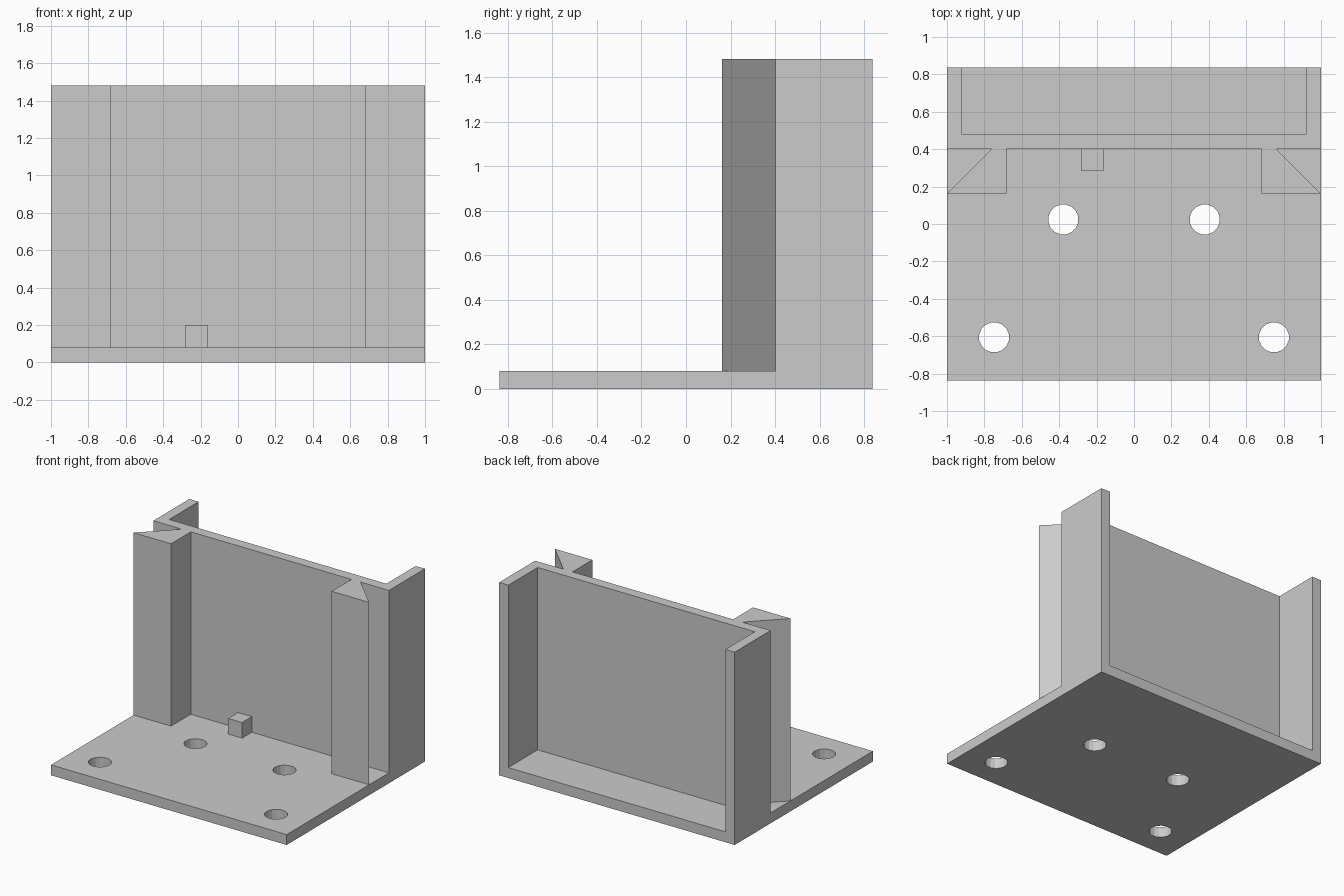
import bpy, bmesh, math

cube = bpy.data.objects.get("Cube")
if cube:
    bpy.data.objects.remove(cube, do_unlink=True)

# Single plain grey
GREY = (0.6, 0.6, 0.6, 1)
grey = bpy.data.materials.new("plain grey")
grey.use_nodes = True
grey.diffuse_color = GREY
grey.node_tree.nodes["Principled BSDF"].inputs["Base Color"].default_value = GREY


def prism(name, outline, z0, z1):
    """Extrude a flat outline upward from z0 to z1."""
    bm = bmesh.new()
    face = bm.faces.new([bm.verts.new((x, y, z0)) for x, y in outline])
    top = bmesh.ops.extrude_face_region(bm, geom=[face])["geom"]
    verts = [v for v in top if isinstance(v, bmesh.types.BMVert)]
    bmesh.ops.translate(bm, verts=verts, vec=(0, 0, z1 - z0))
    bmesh.ops.recalc_face_normals(bm, faces=bm.faces)
    mesh = bpy.data.meshes.new(name)
    bm.to_mesh(mesh)
    bm.free()
    mesh.materials.append(grey)
    obj = bpy.data.objects.new(name, mesh)
    bpy.context.collection.objects.link(obj)
    return obj


def rectangle(x0, x1, y0, y1):
    return [(x0, y0), (x1, y0), (x1, y1), (x0, y1)]


def circle(cx, cy, radius, sides=16):
    steps = [2 * math.pi * (i + 0.5) / sides for i in range(sides)]
    return [(cx + radius * math.cos(a), cy + radius * math.sin(a)) for a in steps]


THICK, HEIGHT, DEPTH = 0.08, 1.48, 0.838

# Base plate with four screw holes
base = prism("base_plate", rectangle(-1, 1, -DEPTH, DEPTH), 0, THICK)
for side in (-1, 1):
    for x, y in ((0.378, 0.024), (0.748, -0.606)):
        cutter = prism("hole_cutter", circle(side * x, y, 0.081), -0.1, 0.2)
        cutter.hide_render = True
        cutter.hide_set(True)
        cutter.display_type = 'WIRE'
        cut = base.modifiers.new("screw_hole", 'BOOLEAN')
        cut.operation = 'DIFFERENCE'
        cut.solver = 'EXACT'
        cut.object = cutter

# Upright wall: back channel flanges and front dovetail rails in one profile
half = [(0.922, 0.482), (0.922, DEPTH), (1, DEPTH), (1, 0.402),
        (0.76, 0.402), (1, 0.162), (0.682, 0.162), (0.682, 0.402)]
prism("upright_wall", half + [(-x, y) for x, y in reversed(half)], THICK, HEIGHT)

# Small stop block at the foot of the wall
prism("stop_block", rectangle(-0.282, -0.164, 0.284, 0.402), THICK, 0.2)
